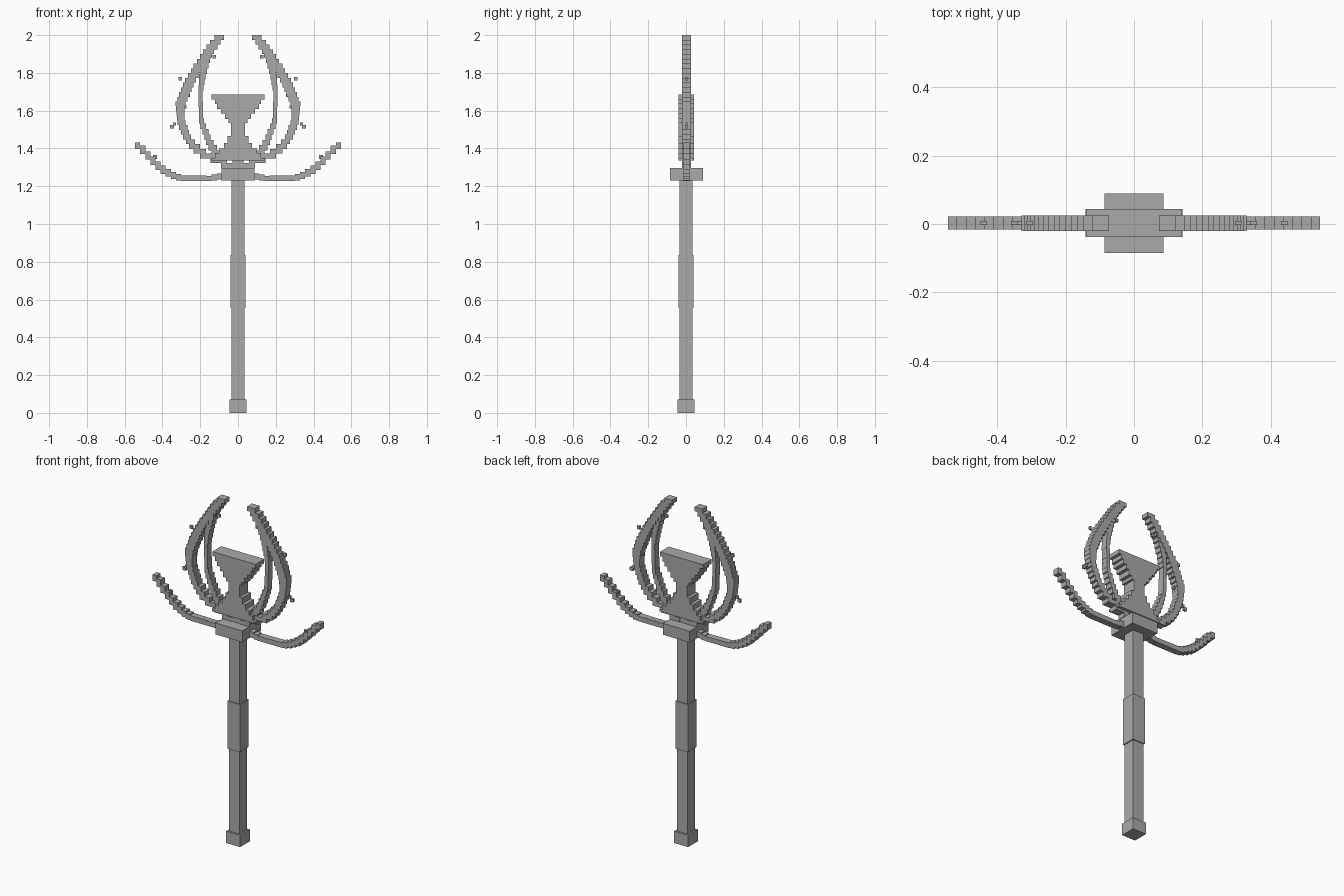
import bpy, bmesh

steel = bpy.data.materials.new("grey_metal")
steel.diffuse_color = (0.4, 0.4, 0.4, 1)
CY = 0.0025  # slight depth offset of the head


def make(name, boxes):
    """One object from axis-aligned boxes (x0, x1, y0, y1, z0, z1)."""
    bm = bmesh.new()
    for x0, x1, y0, y1, z0, z1 in boxes:
        vs = bmesh.ops.create_cube(bm, size=1)["verts"]
        for v in vs:
            v.co = (x1 if v.co.x > 0 else x0, y1 if v.co.y > 0 else y0, z1 if v.co.z > 0 else z0)
    me = bpy.data.meshes.new(name)
    bm.to_mesh(me)
    bm.free()
    me.materials.append(steel)
    ob = bpy.data.objects.new(name, me)
    bpy.context.collection.objects.link(ob)


def block(name, rx, ry, z0, z1, cy=0.0):
    make(name, [(-rx, rx, cy - ry, cy + ry, z0, z1)])


def interp(table, t):
    """Lower and upper outline at t."""
    for (a, l0, h0), (b, l1, h1) in zip(table, table[1:]):
        if t <= b:
            f = (t - a) / (b - a)
            return l0 + f * (l1 - l0), h0 + f * (h1 - h0)
    return table[-1][1:]


def steps(table, n):
    """Cut an outline into n flat steps: (start, end, low, high)."""
    a, b = table[0][0], table[-1][0]
    h = (b - a) / n
    for i in range(n):
        t = a + i * h
        p, q = interp(table, t + h * .25), interp(table, t + h * .75)
        yield t, t + h, min(p[0], q[0]), max(p[1], q[1])


def flip(box, s):
    x0, x1 = sorted((box[0] * s, box[1] * s))
    return (x0, x1) + tuple(box[2:])


# handle
block("pommel", .045, .045, 0, .07)
block("shaft", .035, .035, .07, 1.23)
block("grip", .041, .041, .555, .835)
block("guard_block", .087, .087, 1.23, 1.297, CY)

# hourglass core: half width per step, from bottom to top
core = [(1.335, .142), (1.35, .122), (1.375, .10), (1.40, .075), (1.43, .055), (1.465, .036),
        (1.535, .05), (1.555, .07), (1.585, .09), (1.61, .11), (1.635, .122), (1.66, .14), (1.685, 0)]
make("hourglass_core", [(-w, w, CY - .041, CY + .041, z, core[i + 1][0])
                        for i, (z, w) in enumerate(core[:-1])])
block("core_stem", .03, .02, 1.297, 1.335, CY)

# outlines: (z, inner x, outer x) for prongs, (x, low z, high z) for wings
outer = [(1.297, .015, .05), (1.325, .05, .11), (1.35, .105, .165), (1.375, .165, .22),
         (1.41, .21, .255), (1.455, .25, .285), (1.51, .27, .31), (1.55, .285, .322),
         (1.63, .282, .33), (1.70, .255, .305), (1.765, .225, .275), (1.83, .19, .235),
         (1.90, .14, .188), (1.95, .105, .155), (1.98, .085, .125), (2.0, .068, .10)]
inner = [(1.33, .06, .10), (1.38, .10, .14), (1.43, .135, .165), (1.50, .165, .19),
         (1.55, .185, .205), (1.70, .188, .21), (1.78, .175, .205), (1.85, .155, .185), (1.91, .135, .155)]
wing = [(.085, 1.238, 1.27), (.14, 1.228, 1.255), (.30, 1.228, 1.258), (.34, 1.24, 1.27),
        (.385, 1.262, 1.295), (.42, 1.29, 1.322), (.45, 1.32, 1.35), (.485, 1.355, 1.385),
        (.51, 1.385, 1.415), (.545, 1.415, 1.437)]
# small loose studs beside the prongs: x, z, half size
studs = [(.305, 1.77, .009), (.35, 1.515, .01), (.335, 1.53, .008), (.262, 1.68, .008),
         (.28, 1.62, .008), (.125, 1.885, .009), (.44, 1.355, .01)]

for side, s in (("left", -1), ("right", 1)):
    make(side + "_outer_prong", [flip((l, h, CY - .023, CY + .023, a, b), s) for a, b, l, h in steps(outer, 28)])
    make(side + "_inner_prong", [flip((l, h, CY - .02, CY + .02, a, b), s) for a, b, l, h in steps(inner, 20)])
    make(side + "_wing", [flip((a, b, CY - .019, CY + .019, l, h), s) for a, b, l, h in steps(wing, 17)])
    make(side + "_studs", [flip((x - r, x + r, CY - .006, CY + .006, z - r, z + r), s) for x, z, r in studs])
